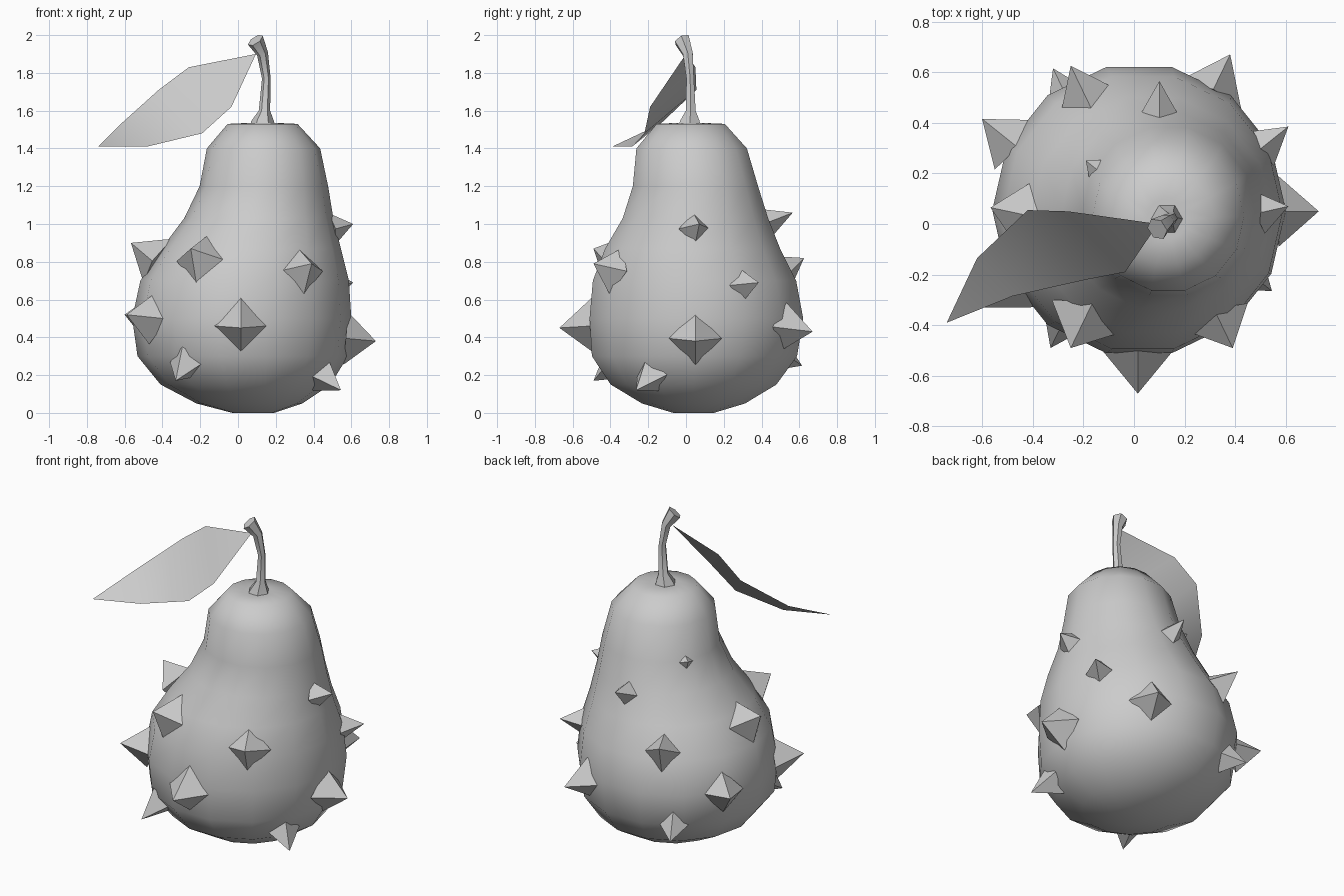
import bpy, bmesh, math
from mathutils import Vector
from mathutils.bvhtree import BVHTree

if "Cube" in bpy.data.objects:
    bpy.data.objects.remove(bpy.data.objects["Cube"])


def add_object(name, bm, smooth=False):
    bmesh.ops.recalc_face_normals(bm, faces=bm.faces)
    for f in bm.faces:
        f.smooth = smooth
    mesh = bpy.data.meshes.new(name)
    bm.to_mesh(mesh)
    bm.free()
    ob = bpy.data.objects.new(name, mesh)
    bpy.context.collection.objects.link(ob)
    return ob


def loft(rings, sides):
    """Skin rings of (centre, radius, axis) into a closed tube."""
    bm = bmesh.new()
    loops = []
    for c, r, axis in rings:
        q = Vector((0, 0, 1)).rotation_difference(Vector(axis))
        loops.append([bm.verts.new(Vector(c) + q @ Vector((
            r * math.cos(math.tau * i / sides),
            r * math.sin(math.tau * i / sides), 0))) for i in range(sides)])
    for a, b in zip(loops, loops[1:]):
        for i in range(sides):
            j = (i + 1) % sides
            bm.faces.new((a[i], a[j], b[j], b[i]))
    bm.faces.new(loops[0][::-1])
    bm.faces.new(loops[-1])
    return bm


UP = (0, 0, 1)

# Pear body: leaning stack of rings (x, y, z, radius)
profile = [
    (.08, .04, .0, .11), (.06, .04, .05, .28), (.04, .04, .15, .45),
    (.025, .045, .30, .557), (.02, .055, .50, .58), (.035, .045, .70, .552),
    (.07, .035, .87, .475), (.11, .05, 1.03, .395), (.137, .05, 1.20, .34),
    (.135, .03, 1.40, .30), (.13, .025, 1.53, .185), (.13, .02, 1.535, .08),
]
body_bm = loft([((x, y, z), r, UP) for x, y, z, r in profile], 14)
bmesh.ops.recalc_face_normals(body_bm, faces=body_bm.faces)
tree = BVHTree.FromBMesh(body_bm)
add_object("pear_body", body_bm, smooth=True)

# Stem: six-sided bent tube with a flared, tilted cut end
stem = [
    ((.13, .02, 1.51), .068, UP), ((.13, .02, 1.545), .06, UP),
    ((.14, .025, 1.60), .03, UP), ((.15, .022, 1.77), .023, UP),
    ((.13, .01, 1.90), .03, (-.3, -.2, .9)),
    ((.092, -.02, 1.973), .046, (-.5, -.4, .75)),
]
ob = add_object("stem", loft(stem, 6), smooth=True)
bpy.context.view_layer.objects.active = ob
ob.select_set(True)
bpy.ops.object.shade_smooth_by_angle(angle=math.radians(50))

# Leaf: single drooping sheet between two edges
base, tip = (.095, 0, 1.9), (-.74, -.39, 1.41)
upper = [(-.26, .05, 1.83), (-.42, .055, 1.71), (-.62, -.135, 1.53)]
lower = [(-.035, -.19, 1.62), (-.19, -.22, 1.48), (-.48, -.285, 1.41)]
bm = bmesh.new()
b, t = bm.verts.new(base), bm.verts.new(tip)
u = [bm.verts.new(p) for p in upper]
l = [bm.verts.new(p) for p in lower]
bm.faces.new((b, u[0], l[0]))
for i in range(2):
    bm.faces.new((u[i], u[i + 1], l[i + 1], l[i]))
bm.faces.new((u[2], t, l[2]))
add_object("leaf", bm, smooth=True)

# Spikes: four-sided pyramids from the nearest skin point (tip x, y, z, radius)
spikes = [
    (-.25, -.49, .87, .15), (.39, -.49, .79, .13), (.015, -.67, .45, .15),
    (-.59, -.33, .52, .135), (-.33, -.49, .17, .10), (.545, -.265, .12, .10),
    (.73, .05, .38, .14), (.61, .07, 1.0, .085), (.61, .385, .69, .085),
    (.38, .67, .43, .13), (-.32, .615, .25, .09), (-.25, .625, .82, .115),
    (.10, .565, 1.06, .08), (-.567, .065, .90, .14), (-.60, .415, .52, .125),
    (-.19, .25, 1.21, .055),
]
for n, (x, y, z, r) in enumerate(spikes, 1):
    apex = Vector((x, y, z))
    foot = tree.find_nearest(apex)[0]
    axis = (apex - foot).normalized()
    foot = foot - axis * .02
    side = axis.cross(Vector(UP)).normalized()
    rise = side.cross(axis)
    bm = bmesh.new()
    top = bm.verts.new(apex)
    ring = [bm.verts.new(foot + d * r) for d in (side, rise, -side, -rise)]
    for i in range(4):
        bm.faces.new((ring[i], ring[(i + 1) % 4], top))
    bm.faces.new(ring[::-1])
    add_object(f"spike_{n:02d}", bm)
